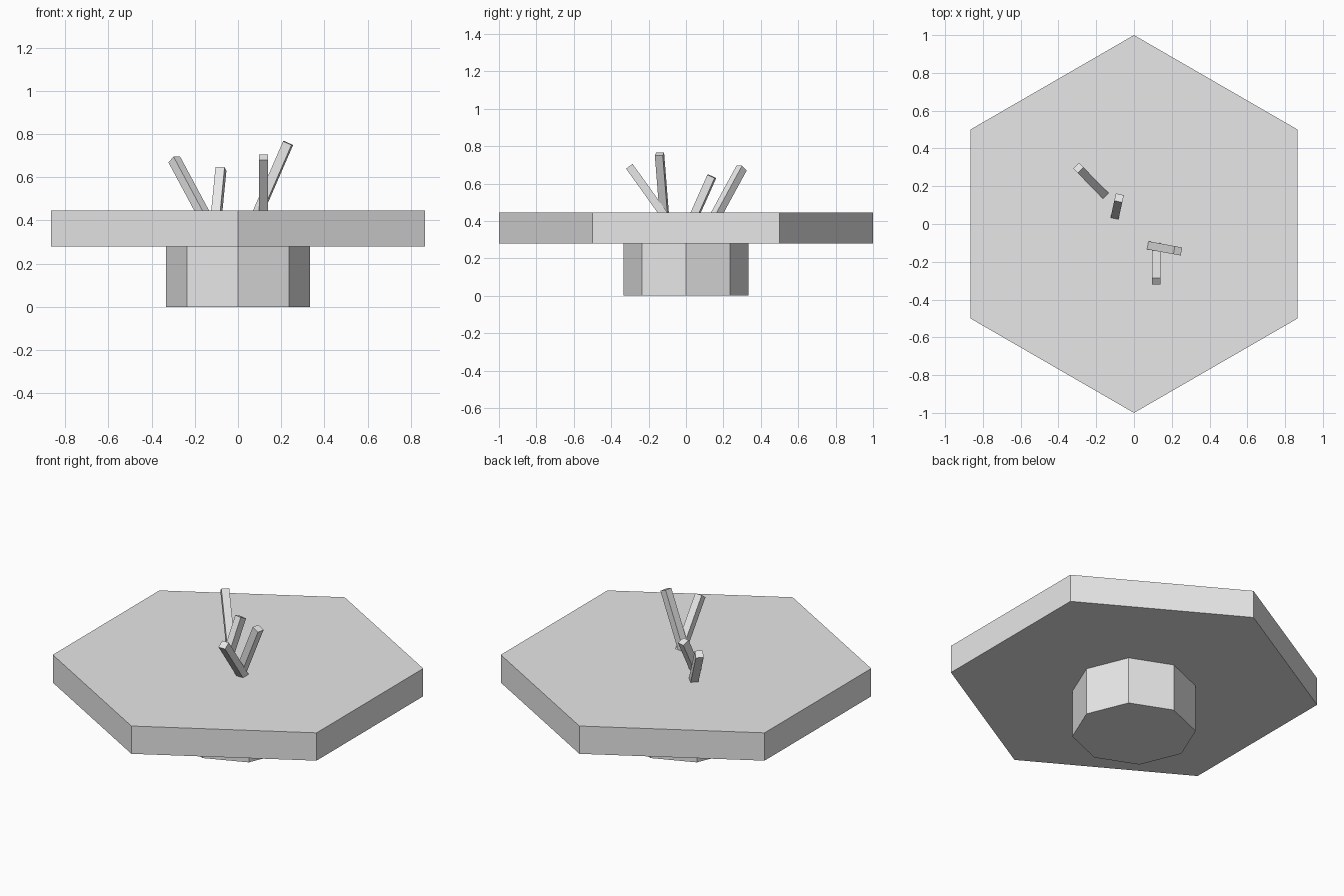
import bpy
import math
from mathutils import Vector, Matrix

if "Cube" in bpy.data.objects:
    bpy.data.objects.remove(bpy.data.objects["Cube"])

grey = bpy.data.materials.new("light_grey")
grey.diffuse_color = (0.8, 0.8, 0.8, 1)
grey.use_nodes = True
grey.node_tree.nodes["Principled BSDF"].inputs["Base Color"].default_value = grey.diffuse_color

SLAB_BOTTOM, SLAB_TOP = 0.28, 0.445


def prism(name, sides, radius, z0, z1):
    """Upright prism with one corner pointing along +y."""
    bpy.ops.mesh.primitive_cylinder_add(
        vertices=sides, radius=radius, depth=z1 - z0, location=(0, 0, (z0 + z1) / 2))
    obj = bpy.context.object
    obj.name = name
    obj.data.materials.append(grey)


def stick(name, base, tip, width=0.043):
    """Square bar leaning from the slab surface to its tip, rooted in the slab."""
    base, tip = Vector(base), Vector(tip)
    axis = (tip - base).normalized()
    base -= axis * 0.05
    side = Vector((0, 0, 1)).cross(axis).normalized()
    rot = Matrix((side, axis.cross(side), axis)).transposed().to_4x4()
    bpy.ops.mesh.primitive_cube_add(size=1)
    obj = bpy.context.object
    obj.name = name
    size = Matrix.Diagonal((width, width, (tip - base).length, 1))
    obj.data.transform(Matrix.Translation((base + tip) / 2) @ rot @ size)
    obj.data.materials.append(grey)


# Octagonal foot and hexagonal slab
prism("foot", 8, 0.333, 0, SLAB_BOTTOM)
prism("slab", 6, 1.0, SLAB_BOTTOM, SLAB_TOP)

# Leaning sticks on the slab
stick("back_left_stick", (-0.168, 0.168, SLAB_TOP), (-0.295, 0.297, 0.682))
stick("short_stick", (-0.098, 0.052, SLAB_TOP), (-0.079, 0.138, 0.638))
stick("tall_stick", (0.096, -0.117, SLAB_TOP), (0.232, -0.142, 0.758))
stick("front_stick", (0.118, -0.126, SLAB_TOP), (0.118, -0.303, 0.692))
